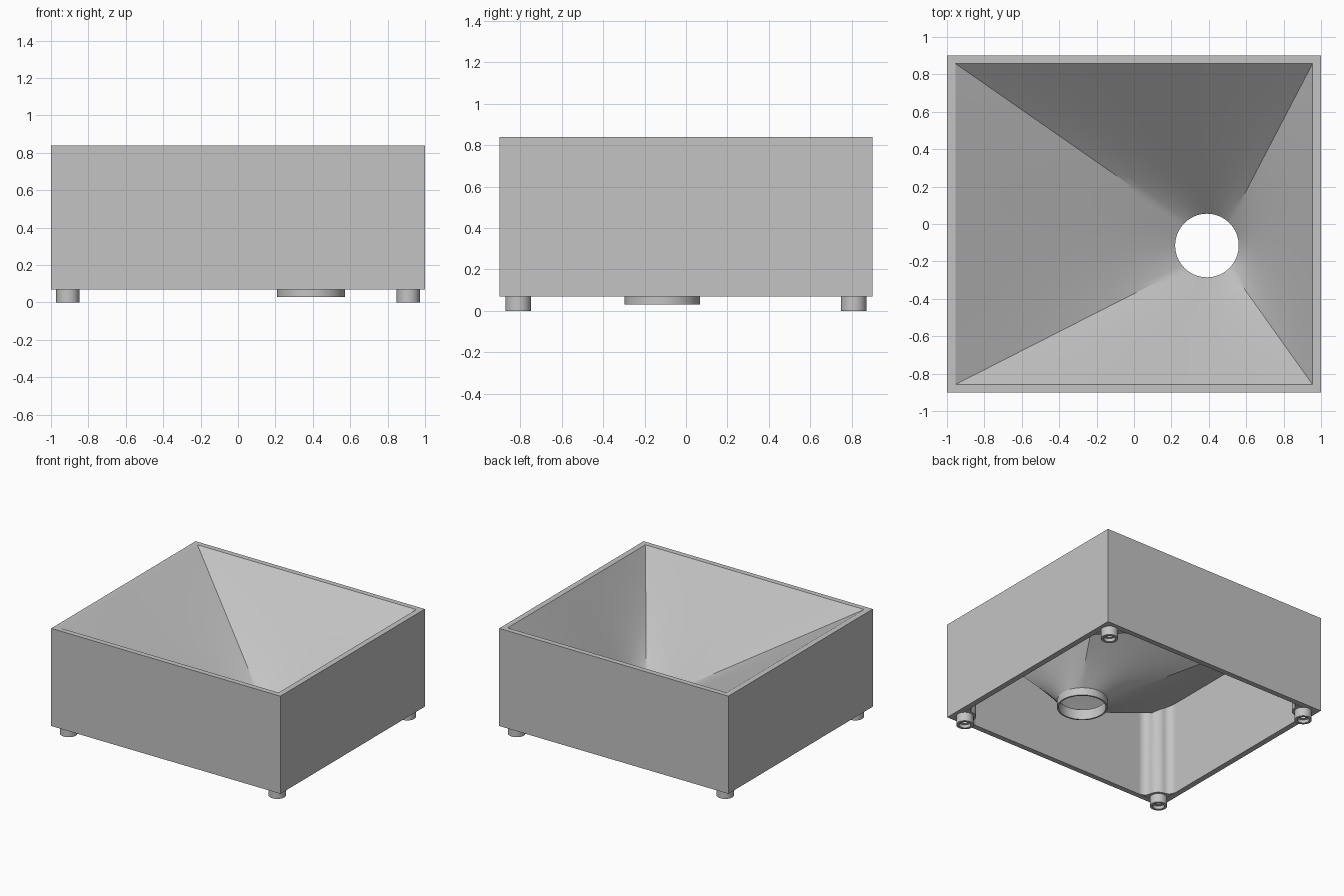
import bpy, bmesh
from math import pi, cos, sin, atan2, sqrt
from mathutils import Vector
from mathutils.bvhtree import BVHTree

if "Cube" in bpy.data.objects:
    bpy.data.objects.remove(bpy.data.objects["Cube"])

grey = bpy.data.materials.new("plain grey")
grey.use_nodes = True
colour = (0.55, 0.55, 0.55, 1)
grey.diffuse_color = colour
grey.node_tree.nodes["Principled BSDF"].inputs["Base Color"].default_value = colour

HX, HY = 1.0, 0.9            # outer half sizes
IX, IY = 0.955, 0.858        # inner half sizes
BOTTOM, TOP = 0.07, 0.84
OUTLET = Vector((0.39, -0.115, 0))
SIDE = 16                    # funnel segments per side


def finish(name, bm):
    bmesh.ops.recalc_face_normals(bm, faces=bm.faces)
    mesh = bpy.data.meshes.new(name)
    bm.to_mesh(mesh)
    bm.free()
    mesh.materials.append(grey)
    obj = bpy.data.objects.new(name, mesh)
    bpy.context.collection.objects.link(obj)
    bpy.ops.object.select_all(action='DESELECT')
    obj.select_set(True)
    bpy.context.view_layer.objects.active = obj
    bpy.ops.object.shade_smooth_by_angle(angle=pi / 7)
    return obj


def bridge(bm, rings, closed=False):
    """Join a stack of equal point loops with quads."""
    loops = [[bm.verts.new(p) for p in ring] for ring in rings]
    pairs = list(zip(loops, loops[1:]))
    if closed:
        pairs.append((loops[-1], loops[0]))
    for a, b in pairs:
        for i in range(len(a)):
            j = (i + 1) % len(a)
            bm.faces.new((a[i], a[j], b[j], b[i]))
    return loops


def rectangle(x, y, z, n=1):
    corners = [Vector(c) for c in ((x, y, z), (-x, y, z), (-x, -y, z), (x, -y, z))]
    return [corners[k].lerp(corners[(k + 1) % 4], i / n) for k in range(4) for i in range(n)]


def circle(centre, r, z, n, start=0.0):
    return [Vector((centre[0] + r * cos(start + 2 * pi * i / n),
                    centre[1] + r * sin(start + 2 * pi * i / n), z)) for i in range(n)]


# Box walls: a rectangular tube open above and below
bm = bmesh.new()
bridge(bm, [rectangle(HX, HY, BOTTOM), rectangle(HX, HY, TOP),
            rectangle(IX, IY, TOP), rectangle(IX, IY, BOTTOM)], closed=True)
finish("box_walls", bm)


# Funnel: square-to-round loft with a short outlet collar
def outlet(r, z):
    return circle(OUTLET, r, z, 4 * SIDE, pi / 4)


def loft(a, b, steps=10):
    return [[p.lerp(q, s / steps) for p, q in zip(a, b)] for s in range(steps + 1)]


rings = loft(rectangle(IX, IY, TOP, SIDE), outlet(0.17, 0.11))
rings += [outlet(0.17, 0.03), outlet(0.182, 0.03), outlet(0.182, 0.09)]
rings += loft(outlet(0.175, 0.09), rectangle(IX, IY, TOP - 0.03, SIDE))
bm = bmesh.new()
bridge(bm, rings)
tree = BVHTree.FromBMesh(bm)
finish("funnel", bm)

# Corner post outline: round boss blended into both walls by concave fillets
C, R, F = 0.045, 0.08, 0.06
P = C + sqrt((R + F) ** 2 - (F - C) ** 2)
tangent = atan2(F - C, P - C)
N = 8
half = []
for i in range(N + 1):
    a = 1.5 * pi + (tangent - pi / 2) * i / N
    half.append((P + F * cos(a), F + F * sin(a)))
for i in range(1, N + 1):
    a = tangent + (pi / 4 - tangent) * i / N
    half.append((C + R * cos(a), C + R * sin(a)))
outline = [(0, 0)] + half + [(v, u) for u, v in reversed(half[:-1])]

for sx, xname in ((1, "left"), (-1, "right")):
    for sy, yname in ((-1, "front"), (1, "back")):
        # Post rises until it meets the underside of the funnel
        low, high = [], []
        for u, v in outline:
            p = Vector((sx * (IX - 0.002 - u), sy * (IY - 0.002 - v), BOTTOM))
            hit = tree.ray_cast(p, Vector((0, 0, 1)))[0]
            low.append(p)
            high.append(Vector((p.x, p.y, (hit.z if hit else TOP - 0.04) + 0.008)))
        bm = bmesh.new()
        loops = bridge(bm, [low, high])
        for loop in loops:
            bm.faces.new(loop)
        finish(f"{yname}_{xname}_post", bm)

        # Foot with a stepped screw hole
        centre = (sx * 0.91, sy * 0.81)
        bm = bmesh.new()
        loops = bridge(bm, [circle(centre, r, z, 32) for r, z in (
            (0.062, 0.072), (0.062, 0), (0.042, 0), (0.042, 0.025), (0.022, 0.025), (0.022, 0.065))])
        bm.faces.new(loops[0])
        bm.faces.new(loops[-1])
        finish(f"{yname}_{xname}_foot", bm)
